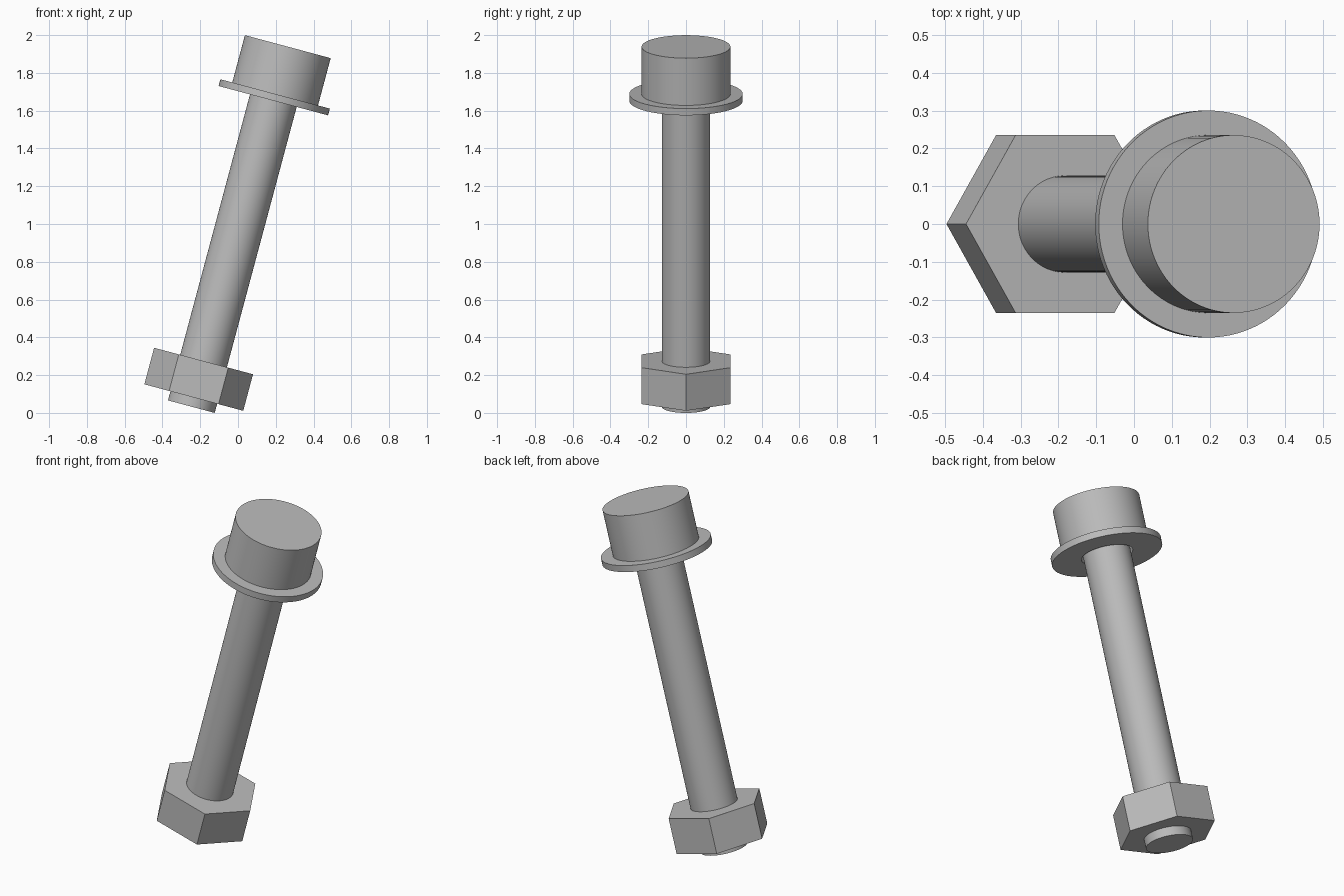
import bpy
import bmesh
import math
from mathutils import Matrix, Vector

cube = bpy.data.objects.get("Cube")
if cube:
    bpy.data.objects.remove(cube, do_unlink=True)

steel = bpy.data.materials.new("grey steel")
steel.use_nodes = True
GREY = (0.5, 0.5, 0.5, 1)
steel.diffuse_color = GREY
steel.node_tree.nodes["Principled BSDF"].inputs["Base Color"].default_value = GREY

# The whole assembly leans toward +x about the centre of the shank tip
LEAN = Matrix.Translation((-0.247, 0, 0.033)) @ Matrix.Rotation(math.radians(15), 4, "Y")


def lathe(name, profile, sides=96, closed=False):
    """Turn a (radius, height) profile around the bolt axis."""
    bm = bmesh.new()
    verts = [bm.verts.new((r, 0, h)) for r, h in profile]
    pairs = list(zip(verts, verts[1:]))
    if closed:
        pairs.append((verts[-1], verts[0]))
    edges = [bm.edges.new(p) for p in pairs]
    bmesh.ops.spin(bm, geom=verts + edges, cent=Vector(), axis=(0, 0, 1),
                   angle=math.tau, steps=sides, use_merge=True)
    bmesh.ops.remove_doubles(bm, verts=bm.verts, dist=0.0001)
    finish(name, bm)


def prism(name, radius, low, high, sides=96):
    """Solid cylinder or polygonal prism with a corner on local x."""
    bm = bmesh.new()
    bmesh.ops.create_circle(bm, cap_ends=True, radius=radius, segments=sides,
                            matrix=Matrix.Translation((0, 0, low)) @ Matrix.Rotation(math.pi / 2, 4, "Z"))
    if sides == 6:
        # Put a corner exactly on local x
        corner = bm.verts[:][0].co
        bmesh.ops.rotate(bm, verts=bm.verts, cent=(0, 0, 0),
                         matrix=Matrix.Rotation(-math.atan2(corner.y, corner.x), 3, "Z"))
    grown = bmesh.ops.extrude_face_region(bm, geom=bm.faces[:])
    top = [g for g in grown["geom"] if isinstance(g, bmesh.types.BMVert)]
    bmesh.ops.translate(bm, verts=top, vec=(0, 0, high - low))
    # Keep the base cap if the extrusion removed it
    rims = [e for e in bm.edges if e.is_boundary]
    if rims:
        bmesh.ops.holes_fill(bm, edges=rims)
    finish(name, bm)


def finish(name, bm):
    bmesh.ops.recalc_face_normals(bm, faces=bm.faces)
    mesh = bpy.data.meshes.new(name)
    bm.to_mesh(mesh)
    bm.free()
    mesh.materials.append(steel)
    obj = bpy.data.objects.new(name, mesh)
    bpy.context.collection.objects.link(obj)
    obj.matrix_world = LEAN
    bpy.ops.object.select_all(action="DESELECT")
    obj.select_set(True)
    bpy.context.view_layer.objects.active = obj
    bpy.ops.object.shade_smooth_by_angle(angle=math.radians(30))


# Bolt: round shank and cylindrical head
prism("bolt_shank", 0.128, 0, 1.715)
prism("bolt_head", 0.235, 1.714, 1.973)

# Loose washer under the head
lathe("washer", [(0.14, 1.677), (0.3, 1.677), (0.3, 1.714), (0.14, 1.714)], closed=True)

# Hexagonal nut near the tip
prism("hex_nut", 0.271, 0.05, 0.25, sides=6)
